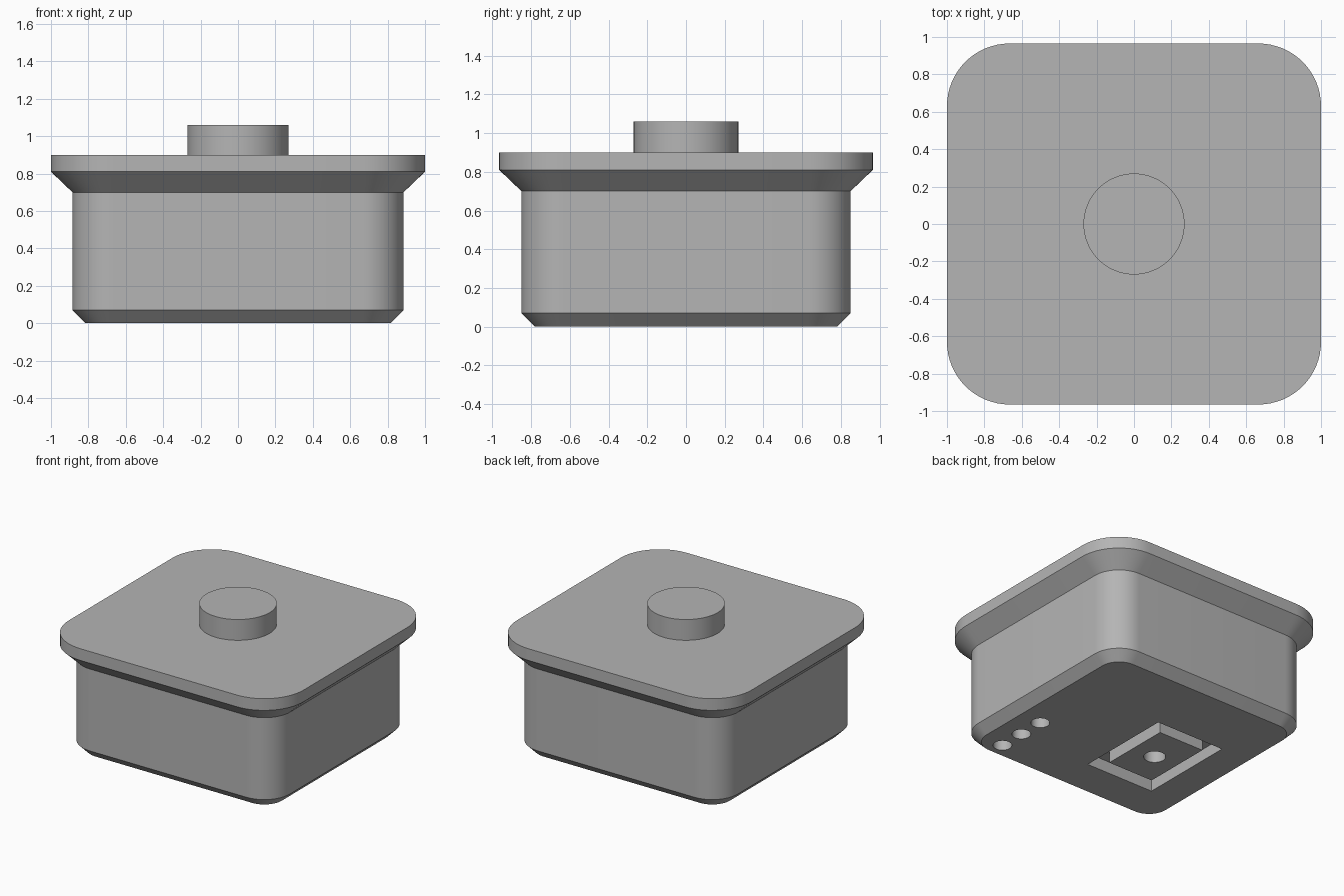
import bpy
import bmesh
from math import cos, sin, pi, radians

cube = bpy.data.objects.get("Cube")
if cube:
    bpy.data.objects.remove(cube, do_unlink=True)

GREY = (0.46, 0.46, 0.46, 1.0)
grey = bpy.data.materials.new("plain grey")
grey.use_nodes = True
grey.diffuse_color = GREY
grey.node_tree.nodes["Principled BSDF"].inputs["Base Color"].default_value = GREY


def make_object(name, bm):
    bmesh.ops.recalc_face_normals(bm, faces=bm.faces)
    mesh = bpy.data.meshes.new(name)
    bm.to_mesh(mesh)
    bm.free()
    mesh.materials.append(grey)
    obj = bpy.data.objects.new(name, mesh)
    bpy.context.collection.objects.link(obj)
    return obj


def rounded_loop(hx, hy, r, steps=16):
    """Outline of a rounded rectangle, counterclockwise."""
    points = []
    for quarter, (sx, sy) in enumerate([(1, 1), (-1, 1), (-1, -1), (1, -1)]):
        for i in range(steps + 1):
            a = (quarter + i / steps) * pi / 2
            points.append((sx * (hx - r) + r * cos(a), sy * (hy - r) + r * sin(a)))
    return points


def loft(name, sections):
    """Stack rounded rectangles (z, half x, half y, radius) and cap both ends."""
    bm = bmesh.new()
    rings = [[bm.verts.new((x, y, z)) for x, y in rounded_loop(hx, hy, r)]
             for z, hx, hy, r in sections]
    for low, high in zip(rings, rings[1:]):
        for i in range(len(low)):
            j = (i + 1) % len(low)
            bm.faces.new((low[i], low[j], high[j], high[i]))
    bm.faces.new(rings[0][::-1])
    bm.faces.new(rings[-1])
    return make_object(name, bm)


def cylinder(name, x, y, z0, z1, r, sides=64):
    bm = bmesh.new()
    bmesh.ops.create_cone(bm, cap_ends=True, segments=sides, radius1=r, radius2=r, depth=z1 - z0)
    bmesh.ops.translate(bm, verts=bm.verts, vec=(x, y, (z0 + z1) / 2))
    return make_object(name, bm)


def box(name, x0, x1, y0, y1, z0, z1):
    bm = bmesh.new()
    bmesh.ops.create_cube(bm, size=1)
    bmesh.ops.scale(bm, verts=bm.verts, vec=(x1 - x0, y1 - y0, z1 - z0))
    bmesh.ops.translate(bm, verts=bm.verts, vec=((x0 + x1) / 2, (y0 + y1) / 2, (z0 + z1) / 2))
    return make_object(name, bm)


def select_only(obj):
    bpy.ops.object.select_all(action='DESELECT')
    obj.select_set(True)
    bpy.context.view_layer.objects.active = obj


def cut(target, cutter):
    cutter.hide_render = True
    select_only(target)
    mod = target.modifiers.new("cut", 'BOOLEAN')
    mod.operation = 'DIFFERENCE'
    mod.solver = 'EXACT'
    mod.object = cutter
    bpy.ops.object.modifier_apply(modifier=mod.name)
    bpy.data.objects.remove(cutter, do_unlink=True)


# Body with chamfered foot and flared rim
body = loft("body", [
    (0.00, 0.815, 0.78, 0.15),
    (0.07, 0.885, 0.85, 0.22),
    (0.70, 0.885, 0.85, 0.22),
    (0.81, 1.00, 0.965, 0.335),
    (0.90, 1.00, 0.965, 0.335),
])

# Round knob on top
knob = cylinder("knob", 0, 0, 0.90, 1.06, 0.27)

# Square channel in the underside
DEPTH = 0.09
channel = box("channel_cutter", -0.57, 0.01, -0.49, 0.275, -0.1, DEPTH)
cut(channel, box("island_cutter", -0.475, -0.09, -0.375, 0.175, -0.2, 0.2))
cut(body, channel)

# Round holes in the underside
cut(body, cylinder("centre_hole_cutter", -0.28, -0.11, -0.1, DEPTH, 0.077, 32))
for y in (-0.26, -0.465, -0.67):
    cut(body, cylinder("side_hole_cutter", 0.635, y, -0.1, DEPTH, 0.066, 32))

for part in (body, knob):
    select_only(part)
    bpy.ops.object.shade_smooth_by_angle(angle=radians(30))
